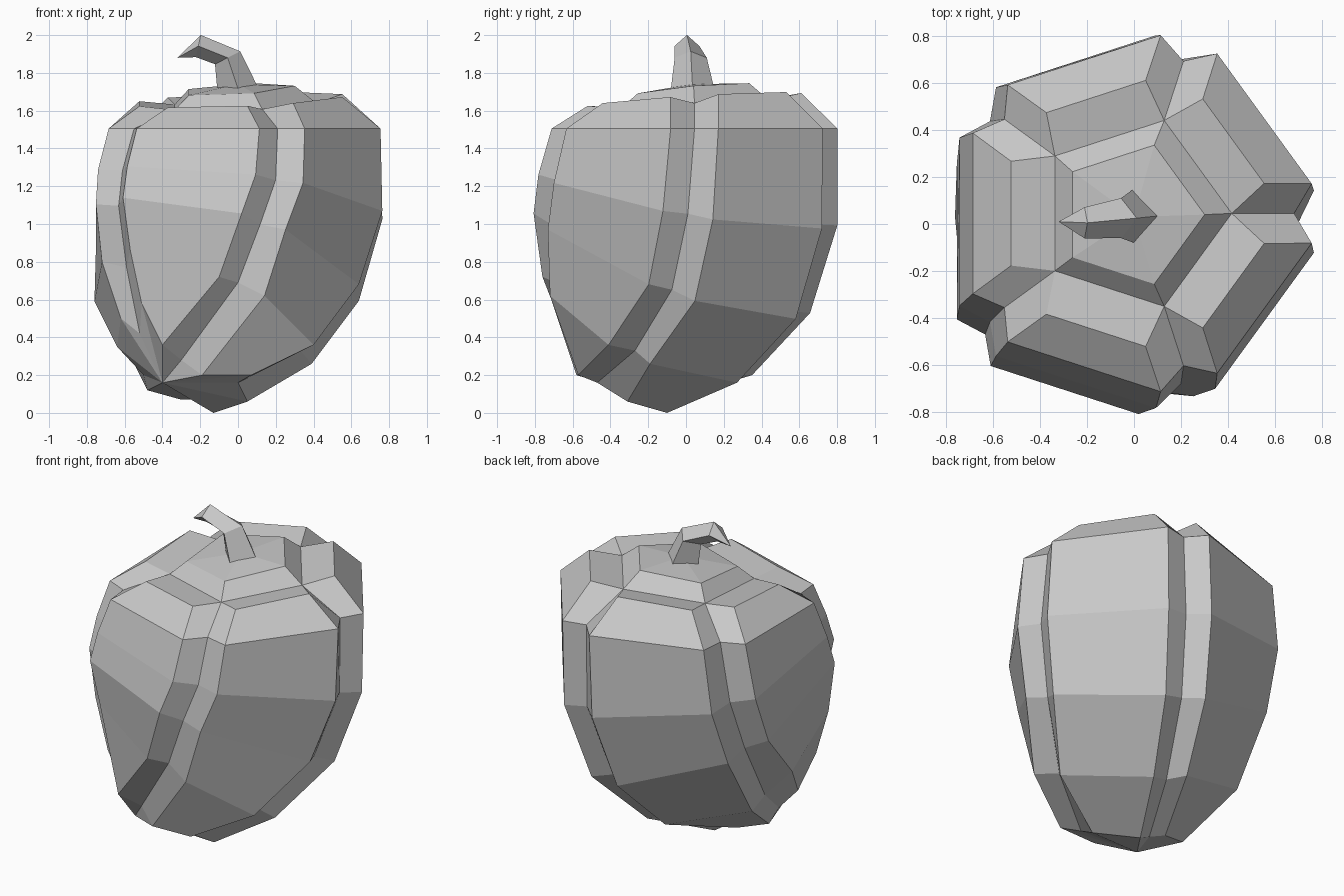
import bpy, bmesh, math
from mathutils import Vector

cube = bpy.data.objects.get("Cube")
if cube:
    bpy.data.objects.remove(cube, do_unlink=True)

grey = bpy.data.materials.new("plain grey")
grey.use_nodes = True
colour = (0.58, 0.58, 0.58, 1)
grey.diffuse_color = colour
grey.node_tree.nodes["Principled BSDF"].inputs["Base Color"].default_value = colour


def finish(name, bm):
    bmesh.ops.recalc_face_normals(bm, faces=bm.faces)
    mesh = bpy.data.meshes.new(name)
    bm.to_mesh(mesh)
    bm.free()
    mesh.materials.append(grey)
    obj = bpy.data.objects.new(name, mesh)
    bpy.context.collection.objects.link(obj)
    return obj


def bridge(bm, a, b):
    for i in range(len(a)):
        j = (i + 1) % len(a)
        bm.faces.new((a[i], a[j], b[j], b[i]))


def cap(bm, ring, point):
    tip = bm.verts.new(point)
    for i in range(len(ring)):
        bm.faces.new((ring[i], ring[(i + 1) % len(ring)], tip))


def tilted(cx, cy, r, degrees, plane):
    """Point on a circle, lifted onto the plane z = a + b*x + c*y."""
    x = cx + r * math.cos(math.radians(degrees))
    y = cy + r * math.sin(math.radians(degrees))
    a, b, c = plane
    return Vector((x, y, a + b * x + c * y))


# Five-lobed body: each ring is groove, corner, corner for every lobe.
# centre x, centre y, corner radius, groove radius, corner half angle, plane
levels = [
    (0, 0.045, 0.765, 0.68, 9.5, (1.505, 0, 0)),
    (-0.025, 0.01, 0.80, 0.725, 9.5, (1.14, -0.12, -0.17)),
    (-0.09, -0.075, 0.74, 0.67, 9.5, (0.77, -0.25, -0.36)),
]
# Uneven lower rings, where the lobes curl under towards the tip
lower_rings = [
    [(0.33, -0.27, 0.33), (0.39, -0.19, 0.26), (0.08, 0.27, 0.16),
     (-0.04, 0.24, 0.20), (-0.10, 0.35, 0.20), (-0.60, 0.20, 0.36),
     (-0.62, 0.10, 0.43), (-0.76, 0.03, 0.59), (-0.72, -0.39, 0.80),
     (-0.59, -0.44, 0.77), (-0.57, -0.56, 0.86), (-0.10, -0.76, 0.72),
     (0.00, -0.69, 0.69), (0.14, -0.72, 0.62), (0.40, -0.41, 0.36)],
    [(0.00, -0.47, 0.16), (0.05, -0.31, 0.06), (-0.13, -0.10, 0.00),
     (-0.24, -0.15, 0.07), (-0.30, -0.08, 0.07), (-0.48, -0.14, 0.12),
     (-0.50, -0.21, 0.20), (-0.64, -0.20, 0.35), (-0.62, -0.41, 0.50),
     (-0.52, -0.46, 0.42), (-0.51, -0.54, 0.58), (-0.40, -0.62, 0.36),
     (-0.30, -0.53, 0.28), (-0.19, -0.58, 0.20), (0.07, -0.57, 0.20)],
]
bm = bmesh.new()

# Raised lobe rim dropping into the groove pentagon
rim, pentagon, hub = [], [], []
for k in range(5):
    a = 72 * k
    pentagon.append(bm.verts.new(tilted(0, 0.045, 0.415, a, (1.625, 0.03, 0.06))))
    rim.append(pentagon[-1])
    for corner in (a + 13, a + 59):
        rim.append(bm.verts.new(tilted(0, 0.045, 0.567, corner, (1.655, 0.04, 0.06))))
    hub.append(bm.verts.new(tilted(-0.01, 0.04, 0.31, a, (1.71, 0.06, 0.09))))
for k in range(5):
    bm.faces.new((rim[3 * k], rim[3 * k + 1], rim[3 * k + 2], rim[(3 * k + 3) % 15]))

# Side rings leaning towards the low tip
rings = []
for cx, cy, r, g, half, plane in levels:
    ring = []
    for a in range(0, 360, 72):
        for radius, angle in ((g, a), (r, a + half), (r, a + 72 - half)):
            ring.append(tilted(cx, cy, radius, angle, plane))
    rings.append(ring)
previous = rim
for points in rings + lower_rings:
    ring = [bm.verts.new(p) for p in points]
    bridge(bm, previous, ring)
    previous = ring
cap(bm, previous, (-0.40, -0.45, 0.16))

# Raised crown around the stem
bridge(bm, pentagon, hub)
cap(bm, hub, (0, 0.03, 1.74))
finish("pepper_body", bm)

# Bent four-sided stem: centre, half width, half depth, pitch
bm = bmesh.new()
previous = None
for centre, width, depth, pitch in (
    ((0, 0.035, 1.715), 0.11, 0.115, 0),
    ((-0.055, 0.025, 1.88), 0.075, 0.085, 27),
    ((-0.21, 0.005, 1.942), 0.06, 0.066, 78),
):
    p = math.radians(pitch)
    ring = []
    for k in range(4):
        t = math.tau * k / 4
        u = width * math.cos(t)
        ring.append(bm.verts.new(Vector(centre) + Vector(
            (u * math.cos(p), depth * math.sin(t), u * math.sin(p)))))
    if previous:
        bridge(bm, previous, ring)
    else:
        bm.faces.new(ring)
    previous = ring
cap(bm, previous, (-0.32, 0.01, 1.88))
finish("stem", bm)
